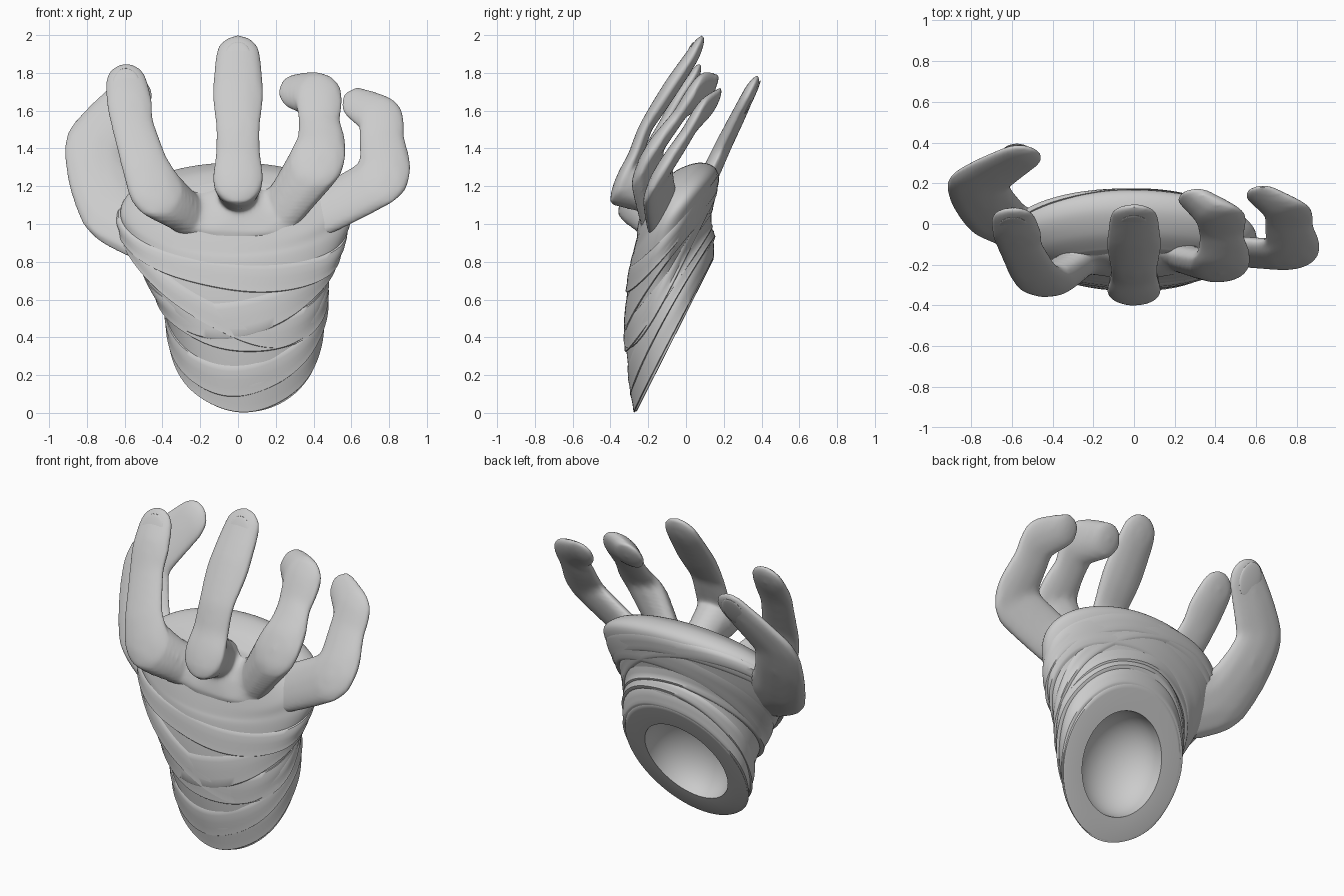
import bpy, bmesh, math
from mathutils import Vector, Matrix

if "Cube" in bpy.data.objects:
    bpy.data.objects.remove(bpy.data.objects["Cube"])

# The hand reaches towards the viewer but its depth is flattened and sheared:
# shapes are built round in an unsheared space (x, u, z), then mapped back.
K = 0.467


def to_u(p):
    return Vector((p[0], 3 * (p[1] - K * p[2] + 0.27), p[2]))


def from_u(p):
    return Vector((p[0], p[1] / 3 - 0.27 + K * p[2], p[2]))


def spline(pts, t, tight=0.0):
    """Catmull-Rom value at t in 0..len-1, blended towards straight lines by tight"""
    n = len(pts) - 1
    t = min(max(t, 0), n)
    i = min(int(t), n - 1)
    f = t - i
    a, b, c, d = (pts[min(max(j, 0), n)] for j in (i - 1, i, i + 1, i + 2))
    return [tight * (q + (r - q) * f) + (1 - tight) * 0.5 *
            (2 * q + (r - p) * f + (2 * p - 5 * q + 4 * r - s) * f * f
             + (3 * q - p - 3 * r + s) * f ** 3) for p, q, r, s in zip(a, b, c, d)]


def finish(name, bm, angle=40):
    bmesh.ops.recalc_face_normals(bm, faces=bm.faces[:])
    me = bpy.data.meshes.new(name)
    bm.to_mesh(me)
    bm.free()
    ob = bpy.data.objects.new(name, me)
    bpy.context.collection.objects.link(ob)
    me.shade_smooth()
    me.set_sharp_from_angle(angle=math.radians(angle))
    return ob


def loft(name, rings, closed=False, angle=40):
    bm = bmesh.new()
    vs = [[bm.verts.new(p) for p in r] for r in rings]
    n = len(vs[0])
    pairs = list(zip(vs, vs[1:])) + ([(vs[-1], vs[0])] if closed else [])
    for a, b in pairs:
        for i in range(n):
            j = (i + 1) % n
            bm.faces.new((a[i], a[j], b[j], b[i]))
    if not closed:
        bm.faces.new(vs[0])
        bm.faces.new(vs[-1])
    return finish(name, bm, angle)


# Forearm and palm sections: front y, z, back y, z, left x, right x
SECT = [(-.265, .0, .145, .81, -.36, .44), (-.30, .20, .145, .92, -.385, .455),
        (-.32, .40, .125, 1.01, -.44, .465), (-.315, .60, .15, 1.14, -.56, .53),
        (-.295, .79, .165, 1.28, -.62, .60), (-.28, .85, .08, 1.325, -.60, .57),
        (-.265, .91, -.04, 1.29, -.50, .50), (-.24, 1.0, -.125, 1.22, -.36, .36)]
LAST = len(SECT) - 1


def surf(t, th, k=1.0):
    yf, zf, yb, zb, xl, xr = spline(SECT, t)
    s = math.sin(th) * k
    return Vector(((xl + xr) / 2 + (xr - xl) / 2 * math.cos(th) * k,
                   (yf + yb) / 2 + (yb - yf) / 2 * s, (zf + zb) / 2 + (zb - zf) / 2 * s))


N = 96
ANG = [2 * math.pi * i / N for i in range(N)]

# Wrapped arm with a rim and a hollow bowl at the cut end
rings = []
for a in range(10):
    q = math.radians(4 + 86 * a / 9)
    depth = Vector((0, -0.2, 0.12)) * math.cos(q)
    rings.append([surf(0, th, .68 * math.sin(q)) + depth for th in ANG])
rings += [[surf(0, th, k) for th in ANG] for k in (.72, .97)]
rings += [[surf(.04 + (LAST - .04) * i / 48, th) for th in ANG] for i in range(49)]
rings += [[surf(LAST, th, k) for th in ANG] for k in (.9, .6, .3)]
loft("wrapped_arm", rings)

# Cloth bands: start, width, tilt, tilt direction (degrees), thickness
BANDS = [(.12, .8, .08, 0, .03), (.75, .7, .3, 40, .045), (1.6, .8, .15, 200, .045),
         (2.2, .9, .45, 20, .04), (2.5, .7, 1.1, 150, .05), (3.2, .7, .3, 190, .045)]
for i, (t0, w, tilt, ph, thick) in enumerate(BANDS):
    rings = []
    for s, off in ((0, -.03), (0, thick * .6), (.06, thick), (.3, thick * .7),
                   (.55, thick * .8), (.85, thick * .5), (1, thick * .2), (1, -.03)):
        ring = []
        for th in ANG:
            t = t0 + w * s + tilt * math.cos(th - math.radians(ph))
            wave = .008 * math.sin(3 * th + i * 2) + .005 * math.sin(7 * th + i)
            ring.append(surf(max(t, .06), th, 1 + off + (wave if off > 0 else 0)))
        rings.append(ring)
    loft("cloth_band", rings, closed=True)

# Fingers: x, y, z, radius from root to tip
FINGERS = {
    "index": [(-.2, -.1, 1.03, .14), (-.29, -.2, 1.07, .115), (-.43, -.28, 1.175, .14),
              (-.49, -.24, 1.3, .122), (-.56, -.11, 1.53, .11), (-.575, -.05, 1.64, .12),
              (-.592, .02, 1.74, .11)],
    "middle": [(0, -.11, 1.07, .14), (0, -.195, 1.17, .11), (0, -.325, 1.24, .135),
               (0, -.27, 1.36, .118), (0, -.21, 1.52, .116), (0, -.1, 1.69, .136),
               (0, .03, 1.88, .119)],
    "ring": [(.15, -.1, 1.03, .14), (.25, -.17, 1.1, .12), (.415, -.205, 1.33, .145),
             (.44, -.15, 1.42, .13), (.43, -.06, 1.54, .108), (.425, .03, 1.675, .125),
             (.31, .12, 1.70, .095)],
    "little": [(.3, -.08, 1.03, .14), (.47, -.13, 1.08, .13), (.75, -.15, 1.23, .135),
               (.78, -.11, 1.3, .135), (.76, -.01, 1.45, .118), (.757, .055, 1.56, .117),
               (.635, .14, 1.635, .088)],
    "thumb": [(-.5, -.05, .98, .17), (-.66, .02, 1.07, .17), (-.74, .12, 1.25, .16),
              (-.77, .195, 1.41, .148), (-.68, .26, 1.54, .135), (-.565, .325, 1.675, .112)],
}

# Skin: overlapping balls along each finger plus a palm, fused by remeshing
bm = bmesh.new()


def ball(c, r):
    m = Matrix.Translation(c) @ Matrix.Diagonal((*r, 1))
    bmesh.ops.create_icosphere(bm, subdivisions=2, radius=1, matrix=m)


for path in FINGERS.values():
    pts = [(*to_u(p), p[3]) for p in path]
    for i in range(73):
        x, u, z, r = spline(pts, i * (len(pts) - 1) / 72, 0.5)
        r *= 1.035
        ball((x, u, z), (r, r, r))
ball(to_u((0, -.1, 1.06)), (.5, .42, .2))

skin = finish("hand_skin", bm)
rm = skin.modifiers.new("fuse", 'REMESH')
rm.mode = 'VOXEL'
rm.voxel_size = 0.02
sm = skin.modifiers.new("soften", 'SMOOTH')
sm.factor = 0.5
sm.iterations = 8
dg = bpy.context.evaluated_depsgraph_get()
skin.data = bpy.data.meshes.new_from_object(skin.evaluated_get(dg))
skin.modifiers.clear()
for v in skin.data.vertices:
    v.co = from_u(v.co)
skin.data.shade_smooth()

# Fingernails: thin shells resting on the fingertips
for name, off in (("index", (0, -.085, -.01)), ("middle", (0, -.09, -.01)),
                  ("thumb", (-.01, .085, -.01))):
    bm = bmesh.new()
    c = to_u(FINGERS[name][-1]) + Vector(off)
    bmesh.ops.create_uvsphere(bm, u_segments=24, v_segments=12, radius=1,
                              matrix=Matrix.Translation(c) @ Matrix.Diagonal((.075, .033, .095, 1)))
    for v in bm.verts:
        v.co = from_u(v.co)
    finish(name + "_nail", bm)
